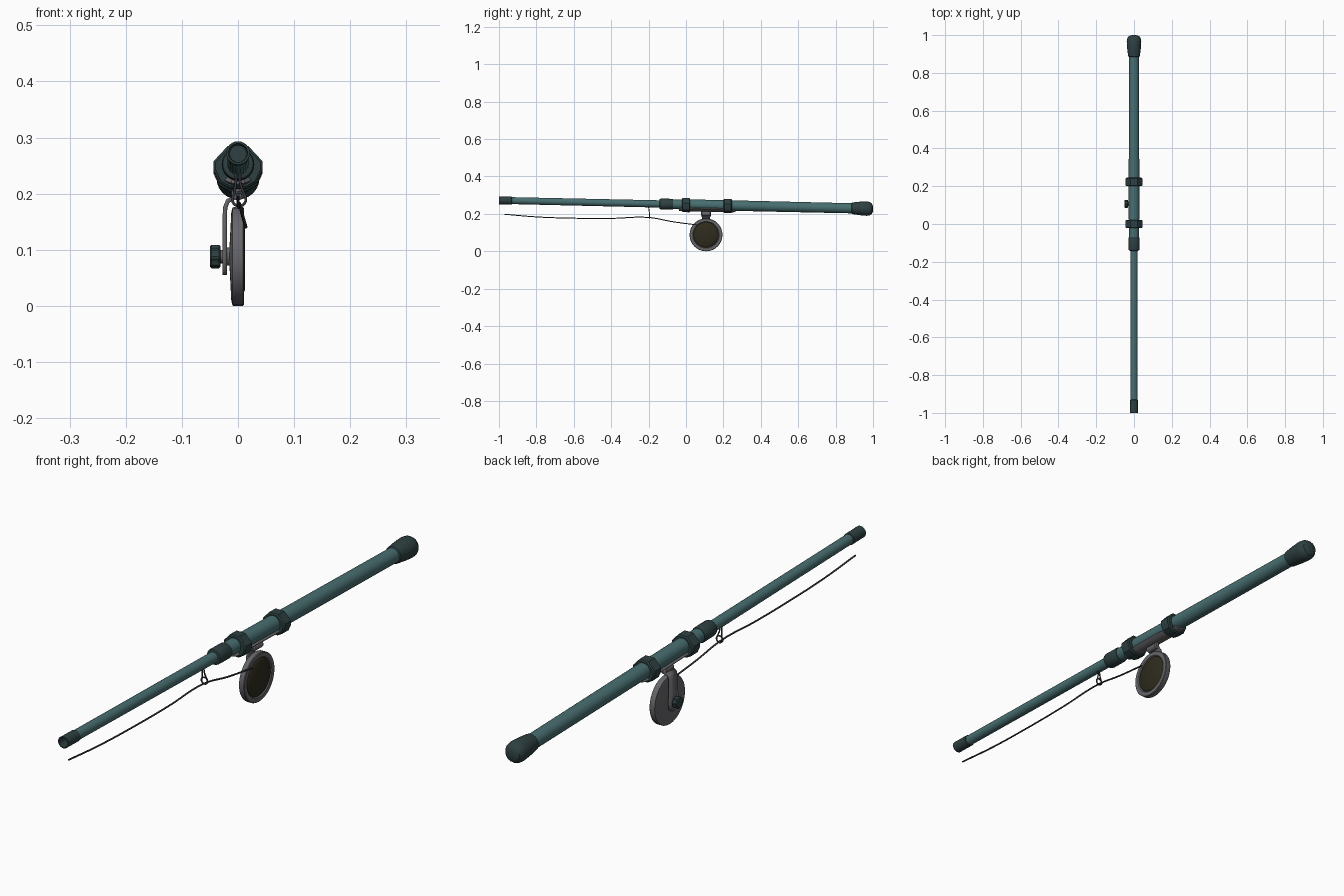
import bpy, bmesh, math
from mathutils import Vector

if "Cube" in bpy.data.objects:
    bpy.data.objects.remove(bpy.data.objects["Cube"])


def mat(name, r, g, b):
    m = bpy.data.materials.new(name)
    lin = [((c / 255 + 0.055) / 1.055) ** 2.4 for c in (r, g, b)]
    m.diffuse_color = (*lin, 1)
    m.use_nodes = True
    m.node_tree.nodes["Principled BSDF"].inputs["Base Color"].default_value = m.diffuse_color
    return m


TEAL = mat("teal", 72, 110, 112)
DARK = mat("dark_teal", 46, 64, 65)
GREY = mat("grey_metal", 102, 102, 106)
OLIVE = mat("dark_olive", 46, 43, 29)
LINE = mat("line_grey", 58, 58, 62)


def rod_z(y):
    return 0.25 - 0.0225 * y


def finish(name, bm, m, angle=35, tilt=False):
    """Turn a bmesh into an object; tilt places it on the sloping rod axis."""
    if tilt:
        for v in bm.verts:
            v.co.z += rod_z(v.co.y)
    bmesh.ops.remove_doubles(bm, verts=bm.verts, dist=1e-5)
    bmesh.ops.recalc_face_normals(bm, faces=bm.faces)
    me = bpy.data.meshes.new(name)
    bm.to_mesh(me)
    bm.free()
    me.materials.append(m)
    for p in me.polygons:
        p.use_smooth = True
    me.set_sharp_from_angle(angle=math.radians(angle))
    ob = bpy.data.objects.new(name, me)
    bpy.context.collection.objects.link(ob)
    return ob


def lathe(name, prof, m, axis='y', center=(0, 0, 0), n=24, flute=0.0, tilt=False):
    """Revolve (position, radius) pairs about the x or y axis."""
    bm = bmesh.new()
    rings = []
    for t, r in prof:
        ring = []
        for i in range(n):
            a = 2 * math.pi * i / n
            k = r * (1 - flute * (i // 2 % 2))
            c, s = k * math.cos(a), k * math.sin(a)
            p = Vector((c, t, s)) if axis == 'y' else Vector((t, c, s))
            ring.append(bm.verts.new(p + Vector(center)))
        rings.append(ring)
    for a, b in zip(rings, rings[1:]):
        for i in range(n):
            j = (i + 1) % n
            bm.faces.new((a[i], a[j], b[j], b[i]))
    for ring in (rings[0], rings[-1]):
        bm.faces.new(ring)
    return finish(name, bm, m, tilt=tilt)


def extrude_y(name, pts, y0, y1, m, bevel=0.0):
    """Extrude an x,z outline along the rod."""
    bm = bmesh.new()
    f = bm.faces.new([bm.verts.new((x, y0, z)) for x, z in pts])
    g = bmesh.ops.extrude_face_region(bm, geom=[f])
    for v in g['geom']:
        if isinstance(v, bmesh.types.BMVert):
            v.co.y = y1
    if bevel:
        edges = [e for e in bm.edges if abs(e.verts[0].co.y - e.verts[1].co.y) < 1e-6]
        bmesh.ops.bevel(bm, geom=edges, offset=bevel, segments=1, affect='EDGES')
    return finish(name, bm, m, tilt=True)


def wire(name, pts, radius, m, cyclic=False):
    """Round tube through a few points, converted to a mesh."""
    cu = bpy.data.curves.new(name, 'CURVE')
    cu.dimensions = '3D'
    cu.bevel_depth = radius
    cu.bevel_resolution = 1
    cu.resolution_u = 6
    cu.use_fill_caps = True
    sp = cu.splines.new('BEZIER')
    sp.bezier_points.add(len(pts) - 1)
    for bp, p in zip(sp.bezier_points, pts):
        bp.co = p
        bp.handle_left_type = bp.handle_right_type = 'AUTO'
    sp.use_cyclic_u = cyclic
    cu.materials.append(m)
    ob = bpy.data.objects.new(name, cu)
    bpy.context.collection.objects.link(ob)
    return ob


# Rod blank, handle and dark fittings
lathe("rod_shaft", [(-0.94, 0.0185), (-0.1, 0.0195)], TEAL, tilt=True)
lathe("tip_sleeve", [(-0.95, 0.012), (-0.95, 0.015), (-1, 0.017), (-1, 0.021),
                     (-0.932, 0.021), (-0.93, 0.018)], DARK, tilt=True)
lathe("front_collar", [(-0.142, 0.02), (-0.14, 0.027), (-0.134, 0.029),
                       (-0.076, 0.029), (-0.07, 0.027)], DARK, tilt=True)
lathe("handle", [(-0.075, 0.025), (0.03, 0.028), (0.2, 0.028), (0.9, 0.027)], TEAL, tilt=True)
lathe("butt_cap", [(0.885, 0.027), (0.888, 0.031), (0.93, 0.036), (0.965, 0.0385),
                   (0.982, 0.036), (0.994, 0.028), (0.999, 0.015), (1, 0.005)], DARK, tilt=True)

# Two clamp rings with side lugs
half = [(0.018, 0.035), (0.044, 0.007), (0.044, -0.008), (0.034, -0.03), (0.015, -0.041)]
outline = half + [(-x, z) for x, z in reversed(half)]
for label, yc in (("front", 0.0), ("rear", 0.223)):
    extrude_y(label + "_clamp_ring", outline, yc - 0.022, yc + 0.022, DARK, 0.004)

# Curved reel foot hugging the underside of the rod, narrowing at its ends
bm = bmesh.new()
rows = []
for y, spread, r in ((-0.037, 22, 0.034), (-0.025, 42, 0.036), (0.05, 55, 0.036),
                     (0.17, 55, 0.036), (0.25, 42, 0.036), (0.265, 22, 0.034)):
    rows.append([])
    for rr, sgn in ((r, 1), (0.026, -1)):
        for k in range(7):
            a = math.radians(270 + sgn * spread * (k / 3 - 1))
            rows[-1].append(bm.verts.new((rr * math.cos(a), y, rr * math.sin(a))))
for a, b in zip(rows, rows[1:]):
    for i in range(14):
        j = (i + 1) % 14
        bm.faces.new((a[i], a[j], b[j], b[i]))
bm.faces.new(rows[0])
bm.faces.new(rows[-1])
finish("reel_foot", bm, GREY, tilt=True)

# Bent bracket from the foot down to the reel axle: x, z, half width
RY, RZ = 0.107, 0.088
bm = bmesh.new()
strip = []
for x, z, w in ((-0.024, 0.055, 0.01), (-0.024, 0.062, 0.02), (-0.024, 0.088, 0.025),
                (-0.024, 0.13, 0.021), (-0.023, 0.175, 0.021), (-0.018, 0.187, 0.023),
                (-0.004, 0.194, 0.026), (0, 0.214, 0.028)):
    strip.append([bm.verts.new((x, RY + s * w, z)) for s in (-1, 1)])
for a, b in zip(strip, strip[1:]):
    bm.faces.new((a[0], a[1], b[1], b[0]))
br = finish("reel_bracket", bm, GREY, 50)
so = br.modifiers.new("thickness", 'SOLIDIFY')
so.thickness = 0.008
so.offset = 0
# Short neck under the foot
lathe("foot_neck", [(RY - 0.026, 0.007), (RY - 0.022, 0.012), (RY + 0.022, 0.012),
                    (RY + 0.026, 0.007)], GREY, center=(0, 0, 0.2), n=12)

# Reel: drum, side plate, axle and fluted knob
C = (0, RY, RZ)
lathe("reel_drum", [(-0.015, 0.02), (-0.012, 0.078), (-0.010, 0.087), (-0.008, 0.088),
                    (0.009, 0.088), (0.011, 0.086), (0.011, 0.071), (0.007, 0.068)],
      GREY, 'x', C, 32)
lathe("reel_side_plate", [(0.005, 0.069), (0.009, 0.066), (0.0125, 0.060),
                          (0.0125, 0.01)], OLIVE, 'x', C, 32)
lathe("reel_axle", [(-0.034, 0.012), (-0.02, 0.012), (-0.02, 0.016), (-0.012, 0.016)],
      GREY, 'x', C, 16)
lathe("drag_knob", [(-0.050, 0.012), (-0.050, 0.018), (-0.047, 0.021), (-0.034, 0.021),
                    (-0.031, 0.018)], DARK, 'x', C, 32, flute=0.1)

# Line guide: two legs and a ring
GY, GZ = -0.195, 0.19
ring = [(0.002 + 0.012 * math.cos(i * math.pi / 4), GY, GZ + 0.012 * math.sin(i * math.pi / 4))
        for i in range(8)]
wire("guide_ring", ring, 0.0028, LINE, True)
for label, s in (("left", -1), ("right", 1)):
    wire(label + "_guide_leg", [(s * 0.004, GY - 0.006, 0.24), (s * 0.004, GY - 0.003, 0.22),
                                (0.002 + s * 0.009, GY, GZ + 0.009)], 0.0026, LINE)

# Sagging line from the tip through the guide to the reel
wire("fishing_line", [(0, -0.97, 0.198), (0, -0.8, 0.184), (0.001, -0.6, 0.177),
                      (0.002, -0.4, 0.176), (0.003, -0.2, 0.181), (0.009, -0.07, 0.158),
                      (0.014, 0.06, 0.141)], 0.003, LINE)
